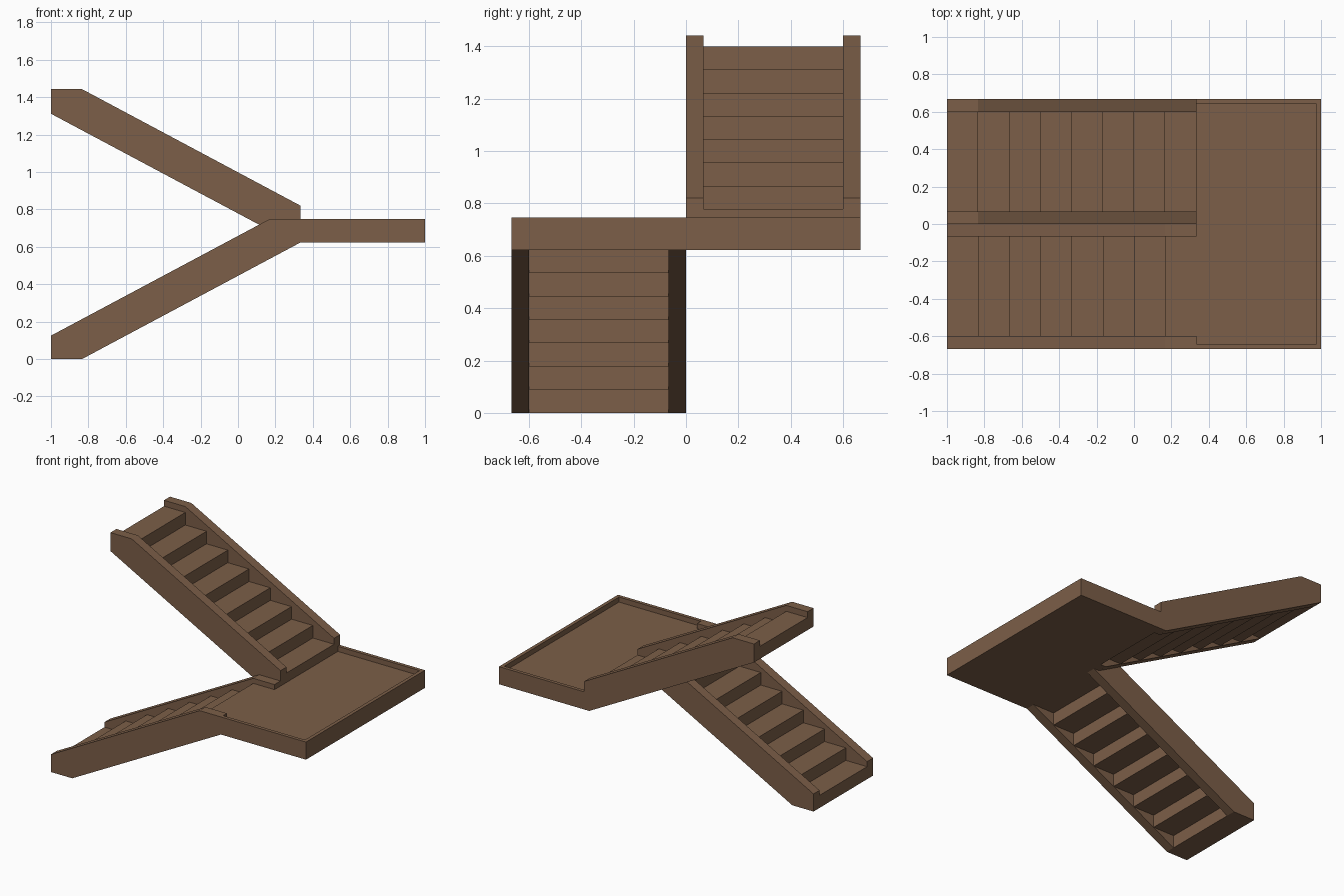
import bpy, bmesh

if "Cube" in bpy.data.objects:
    bpy.data.objects.remove(bpy.data.objects["Cube"])

wood = bpy.data.materials.new("brown_wood")
wood.diffuse_color = (0.2, 0.113, 0.065, 1)
wood.use_nodes = True
wood.node_tree.nodes["Principled BSDF"].inputs["Base Color"].default_value = wood.diffuse_color

RUN, RISE = 1 / 6, 0.0889      # tread depth and step height
W, HALF, EDGE = 0.067, 0.667, 1 / 3
UNDER, FLOOR, RIM = 7 * RISE, 8 * RISE, 0.747


def extrude(name, profiles, y0, y1):
    """Sweep one or more closed x-z profiles along y into one object."""
    bm = bmesh.new()
    for profile in profiles:
        a = [bm.verts.new((x, y0, z)) for x, z in profile]
        b = [bm.verts.new((x, y1, z)) for x, z in profile]
        n = len(profile)
        for i in range(n):
            j = (i + 1) % n
            bm.faces.new((a[i], a[j], b[j], b[i]))
        bm.faces.new(a)
        bm.faces.new(b[::-1])
    bmesh.ops.recalc_face_normals(bm, faces=bm.faces)
    me = bpy.data.meshes.new(name)
    bm.to_mesh(me)
    bm.free()
    me.materials.append(wood)
    ob = bpy.data.objects.new(name, me)
    bpy.context.collection.objects.link(ob)


def rect(x0, x1, z0, z1):
    return [(x0, z0), (x1, z0), (x1, z1), (x0, z1)]


# Side stringers
lower = [(-1, 0), (-0.833, 0), (EDGE, UNDER), (EDGE, RIM), (0.167, RIM), (-1, 0.1245)]
upper = [(-1, 1.311), (0.292, UNDER), (EDGE, UNDER), (EDGE, 0.82), (-0.833, 1.442), (-1, 1.442)]
extrude("lower_stringer_outer", [lower], -HALF, -HALF + W)
extrude("lower_stringer_inner", [lower], -W, 0)
extrude("upper_stringer_inner", [upper], 0, W)
extrude("upper_stringer_outer", [upper], HALF - W, HALF)

# Block steps; the eighth lower one is level with the landing floor
extrude("lower_steps",
        [rect(-1 + RUN * i, -1 + RUN * (i + 1), RISE * i, RISE * (i + 1)) for i in range(8)],
        -HALF + W, -W)
TOP = 0.778
extrude("upper_steps",
        [rect(EDGE - RUN * (i + 1), EDGE - RUN * i, TOP + RISE * (i - 1), TOP + RISE * i)
         for i in range(8)],
        W, HALF - W)

# Landing slab with a raised rim on three sides
T = 0.025
extrude("landing_slab", [rect(EDGE, 1, UNDER, FLOOR)], -HALF, HALF)
extrude("landing_rim_end", [rect(1 - T, 1, FLOOR, RIM)], -HALF, HALF)
extrude("landing_rim_front", [rect(EDGE, 1 - T, FLOOR, RIM)], -HALF, -HALF + T)
extrude("landing_rim_back", [rect(EDGE, 1 - T, FLOOR, RIM)], HALF - T, HALF)
